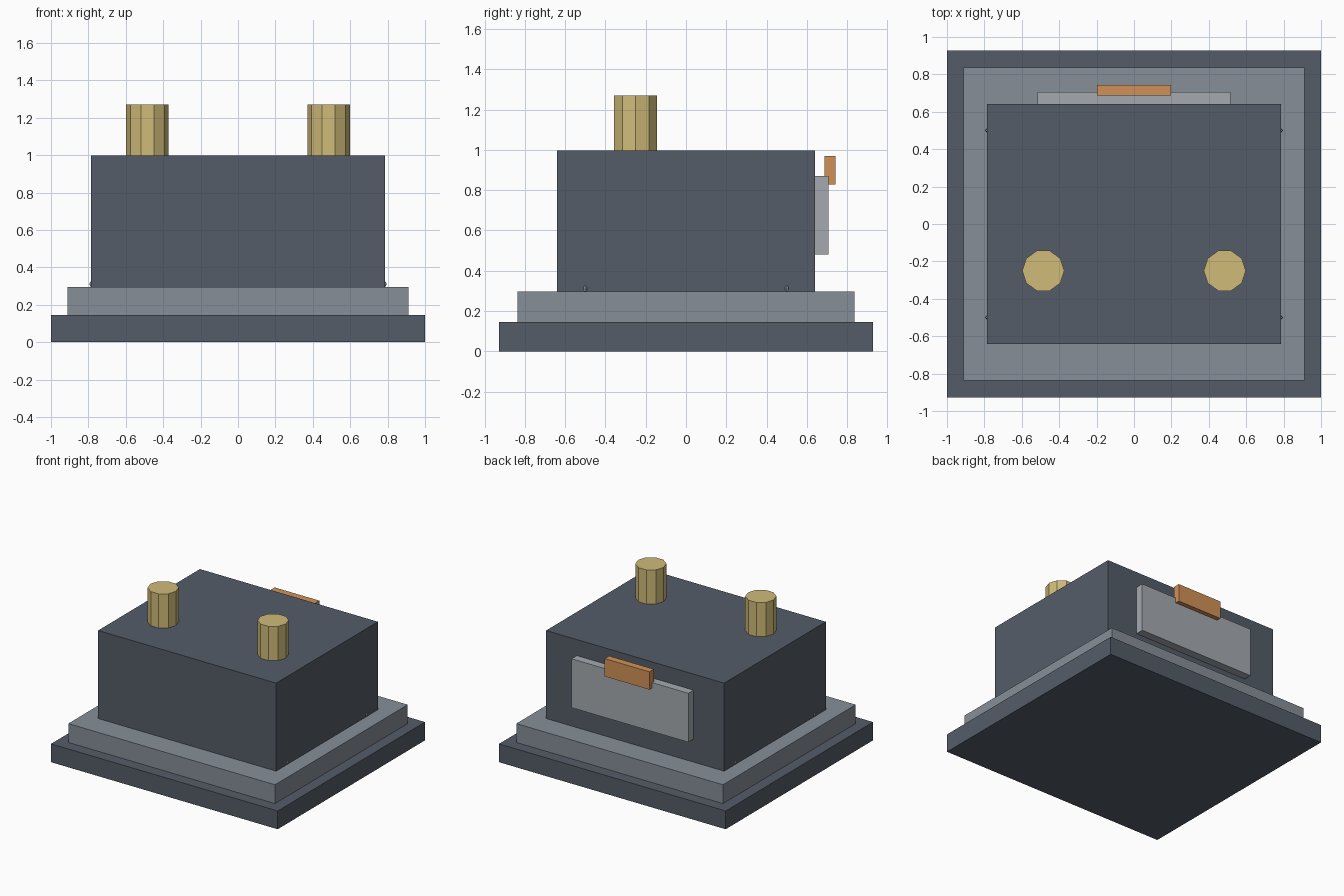
import bpy
import math

if "Cube" in bpy.data.objects:
    bpy.data.objects.remove(bpy.data.objects["Cube"])


def material(name, rgb):
    # 0-255 display colour to linear diffuse colour
    mat = bpy.data.materials.new(name)
    mat.diffuse_color = [(c / 255) ** 2.2 for c in rgb] + [1]
    mat.use_nodes = True
    mat.node_tree.nodes["Principled BSDF"].inputs["Base Color"].default_value = mat.diffuse_color
    return mat


dark = material("dark_steel", (85, 93, 104))
mid = material("mid_steel", (133, 141, 150))
pale = material("pale_steel", (163, 168, 174))
brass = material("brass", (207, 186, 120))
copper = material("copper", (208, 144, 88))


def finish(name, mat):
    obj = bpy.context.object
    obj.name = name
    bpy.ops.object.transform_apply(location=False, rotation=True, scale=True)
    obj.data.materials.append(mat)
    return obj


def box(name, half_x, y, z, mat):
    # Box centred on x, spanning the given y and z ranges
    bpy.ops.mesh.primitive_cube_add(size=1, location=(0, sum(y) / 2, sum(z) / 2))
    bpy.context.object.scale = (2 * half_x, y[1] - y[0], z[1] - z[0])
    return finish(name, mat)


# Stepped plinth and main body
box("base_slab", 1.0, (-0.928, 0.928), (0, 0.146), dark)
box("plinth_step", 0.912, (-0.836, 0.836), (0.146, 0.296), mid)
box("main_body", 0.785, (-0.641, 0.641), (0.296, 0.998), dark)

# Rear panel with its catch
box("rear_panel", 0.515, (0.641, 0.707), (0.48, 0.87), pale)
box("rear_catch", 0.197, (0.687, 0.743), (0.828, 0.97), copper)

for side, x in (("left", -1), ("right", 1)):
    # Ten-sided posts on top
    bpy.ops.mesh.primitive_cylinder_add(
        vertices=10, radius=0.1125, depth=0.273,
        location=(x * 0.485, -0.25, 1.1345), rotation=(0, 0, math.pi / 2))
    finish("top_post_" + side, brass)

    # Tiny studs along the foot of each side wall
    for end, y in (("front", -0.5), ("back", 0.5)):
        bpy.ops.mesh.primitive_uv_sphere_add(
            segments=8, ring_count=4, radius=1, location=(x * 0.784, y, 0.311))
        bpy.context.object.scale = (0.01, 0.01, 0.016)
        finish(f"stud_{end}_{side}", pale)
